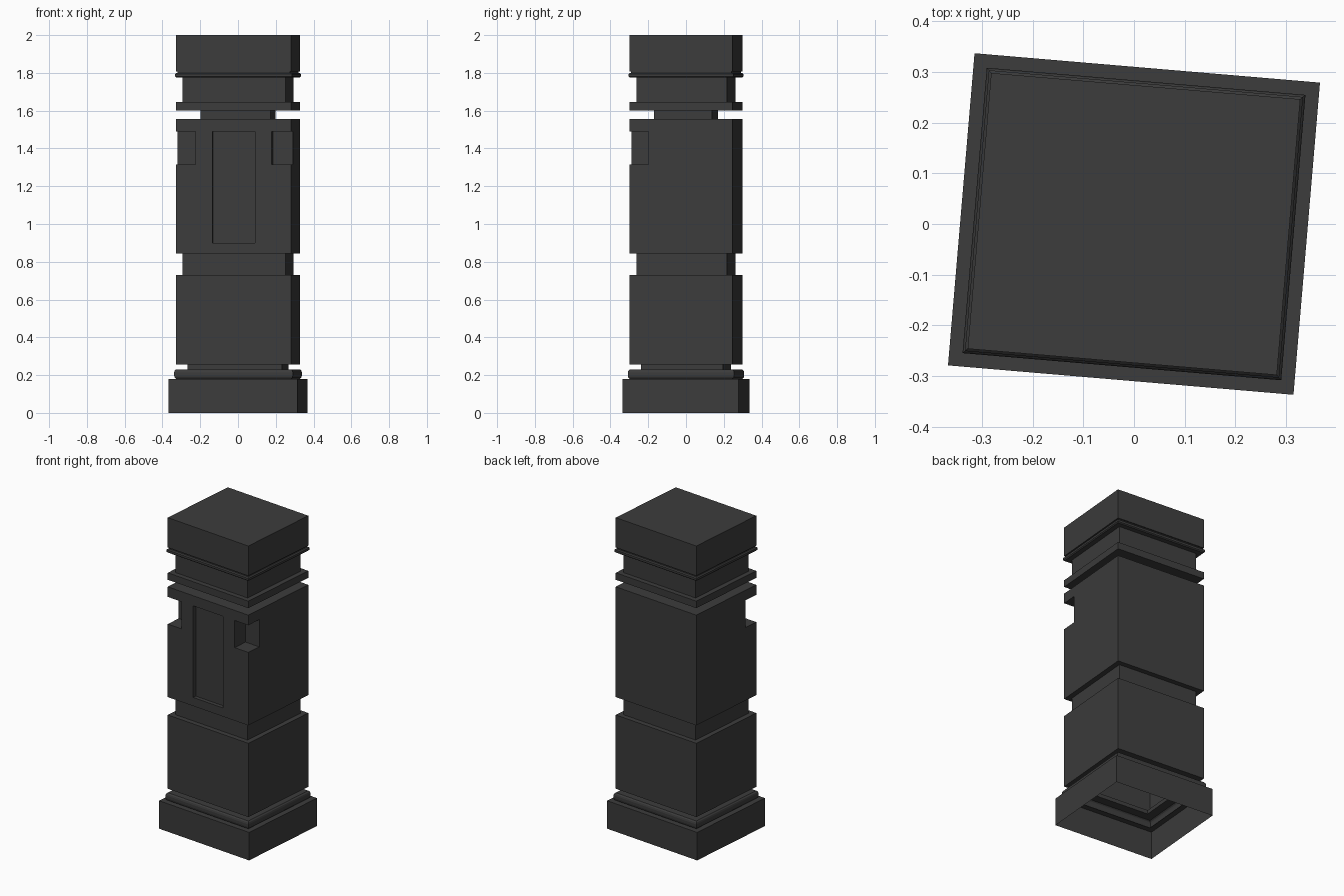
import bpy, bmesh, math

if "Cube" in bpy.data.objects:
    bpy.data.objects.remove(bpy.data.objects["Cube"])

HX, HY = 0.342, 0.309          # half size of the plinth
TURN = math.radians(-4.86)     # whole pillar is slightly turned
SHAFT = 0.036                  # inset of the main shaft
FX, FY = HX - SHAFT, HY - SHAFT

# Profile of the pillar: (inset from plinth edge, height)
profile = [
    (0, 0), (0, 0.18),                                              # plinth
    (0.036, 0.18), (0.029, 0.187), (0.0265, 0.197), (0.0265, 0.213),
    (0.029, 0.223), (0.036, 0.23),                                  # lower bead
    (0.091, 0.23), (0.091, 0.255),                                  # lower neck
    (SHAFT, 0.255), (SHAFT, 0.73),                                  # lower block
    (0.068, 0.73), (0.068, 0.845),                                  # groove
    (SHAFT, 0.845), (SHAFT, 1.555),                                 # panelled block
    (0.155, 1.555), (0.155, 1.60),                                  # upper neck
    (SHAFT, 1.60), (SHAFT, 1.645),                                  # thin slab
    (0.068, 1.645), (0.068, 1.775),                                 # collar
    (0.037, 1.775), (0.031, 1.781), (0.031, 1.794), (0.037, 1.80),  # upper bead
    (0.043, 1.80), (0.043, 1.808),
    (SHAFT, 1.808), (SHAFT, 2.0),                                   # cap
]


def make_object(name, bm):
    bmesh.ops.recalc_face_normals(bm, faces=bm.faces)
    mesh = bpy.data.meshes.new(name)
    bm.to_mesh(mesh)
    bm.free()
    ob = bpy.data.objects.new(name, mesh)
    bpy.context.collection.objects.link(ob)
    return ob


def box(name, x0, x1, y0, y1, z0, z1):
    bm = bmesh.new()
    bmesh.ops.create_cube(bm, size=1)
    for v in bm.verts:
        v.co = ((x0 + x1) / 2 + v.co.x * (x1 - x0),
                (y0 + y1) / 2 + v.co.y * (y1 - y0),
                (z0 + z1) / 2 + v.co.z * (z1 - z0))
    return make_object(name, bm)


# Pillar body: stacked rectangles joined into one solid
bm = bmesh.new()
rings = [[bm.verts.new((sx * (HX - o), sy * (HY - o), z))
          for sx, sy in ((-1, -1), (1, -1), (1, 1), (-1, 1))] for o, z in profile]
for a, b in zip(rings, rings[1:]):
    for i in range(4):
        j = (i + 1) % 4
        bm.faces.new((a[i], a[j], b[j], b[i]))
bm.faces.new(rings[0][::-1])
bm.faces.new(rings[-1])
pillar = make_object("pillar", bm)

# Front panel recess and the two front corner notches
cutters = [box("panel_cutter", -0.1125, 0.1125, -FY - 0.1, -FY + 0.025, 0.90, 1.49)]
for side, name in ((-1, "left"), (1, "right")):
    xs = sorted((side * (FX - 0.104), side * (FX + 0.1)))
    cutters.append(box(name + "_notch_cutter", *xs, -FY - 0.1, -FY + 0.10, 1.315, 1.49))

bpy.context.view_layer.objects.active = pillar
for c in cutters:
    mod = pillar.modifiers.new(c.name, 'BOOLEAN')
    mod.operation, mod.solver, mod.object = 'DIFFERENCE', 'EXACT', c
    bpy.ops.object.modifier_apply(modifier=mod.name)
for c in cutters:
    bpy.data.objects.remove(c)

# The underside is open
bm = bmesh.new()
bm.from_mesh(pillar.data)
bottom = [f for f in bm.faces if all(v.co.z < 1e-4 for v in f.verts)]
bmesh.ops.delete(bm, geom=bottom, context='FACES_ONLY')
bm.to_mesh(pillar.data)
bm.free()

pillar.rotation_euler.z = TURN

# Dark stone
stone = bpy.data.materials.new("dark_stone")
stone.diffuse_color = (0.045, 0.045, 0.045, 1)
stone.use_nodes = True
stone.node_tree.nodes["Principled BSDF"].inputs["Base Color"].default_value = stone.diffuse_color
pillar.data.materials.clear()
pillar.data.materials.append(stone)
